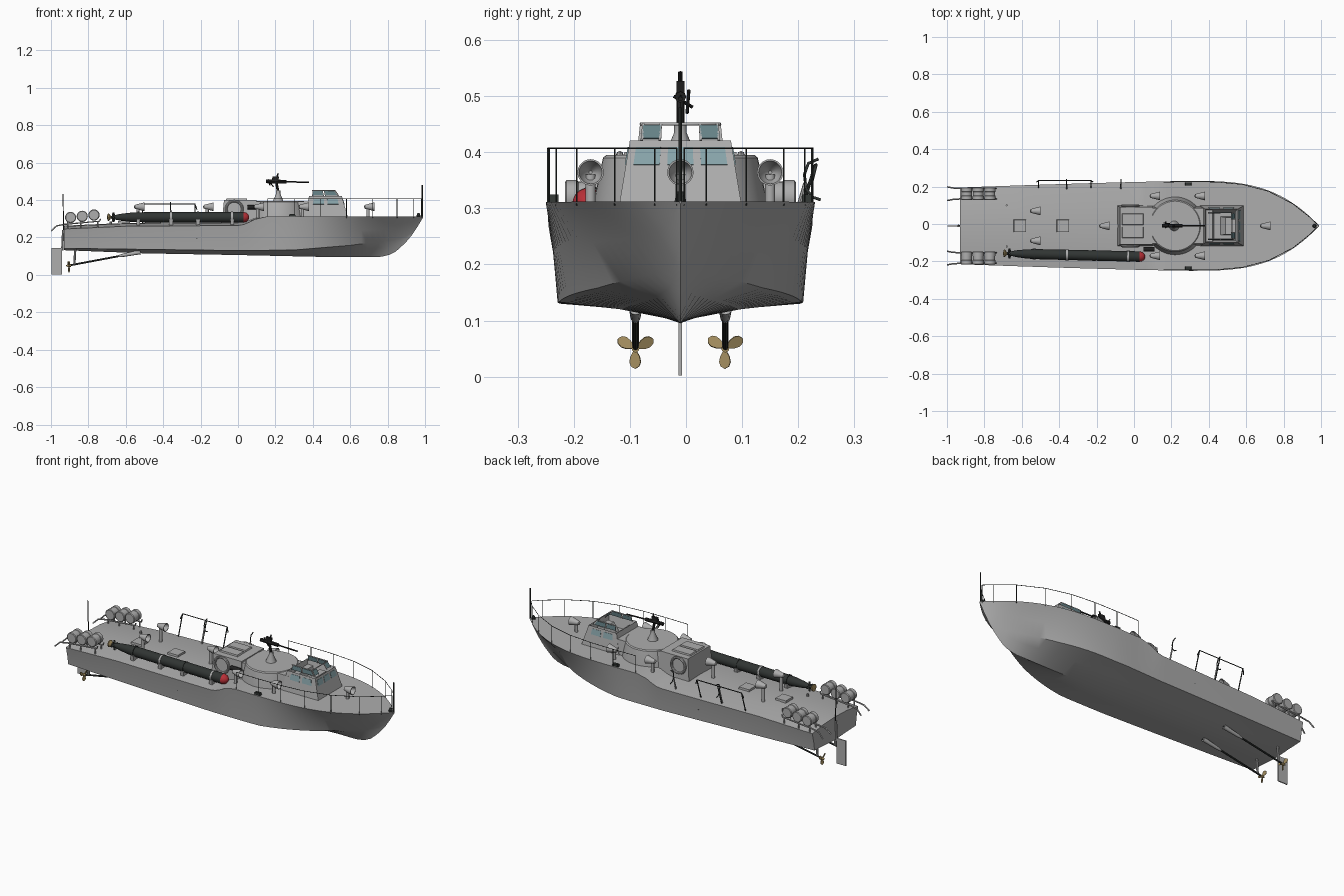
import bpy, bmesh, math
from mathutils import Vector

cube = bpy.data.objects.get("Cube")
if cube:
    bpy.data.objects.remove(cube)

CY = -0.01  # centreline


def material(name, *rgb):
    m = bpy.data.materials.new(name)
    m.use_nodes = True
    m.diffuse_color = (*rgb, 1)
    m.node_tree.nodes["Principled BSDF"].inputs["Base Color"].default_value = (*rgb, 1)
    return m


GREY = material("hull grey", .42, .42, .42)
DARK = material("torpedo green black", .03, .035, .033)
BLACK = material("gun black", .015, .015, .015)
RED = material("warhead red", .5, .03, .04)
BRONZE = material("bronze", .38, .28, .12)
GLASS = material("window teal", .25, .38, .41)
SHADE = material("screen teal", .13, .22, .24)


def mesh(name, verts, faces, mat, smooth=True):
    me = bpy.data.meshes.new(name)
    me.from_pydata([tuple(v) for v in verts], [], faces)
    bm = bmesh.new()
    bm.from_mesh(me)
    bmesh.ops.recalc_face_normals(bm, faces=bm.faces)
    bm.to_mesh(me)
    bm.free()
    me.materials.append(mat)
    ob = bpy.data.objects.new(name, me)
    bpy.context.collection.objects.link(ob)
    if smooth:
        bpy.ops.object.select_all(action='DESELECT')
        ob.select_set(True)
        bpy.context.view_layer.objects.active = ob
        bpy.ops.object.shade_smooth_by_angle(angle=math.radians(32))
    return ob


def lathe(name, origin, axis, profile, mat, seg=20):
    """Revolve (distance, radius) pairs about an axis."""
    o, rot = Vector(origin), Vector(axis).to_track_quat('Z', 'Y')
    verts = [o + rot @ Vector((r * math.cos(a), r * math.sin(a), t))
             for t, r in profile for a in (2 * math.pi * k / seg for k in range(seg))]
    n = len(profile)
    faces = [(i * seg + k, i * seg + (k + 1) % seg, (i + 1) * seg + (k + 1) % seg, (i + 1) * seg + k)
             for i in range(n - 1) for k in range(seg)]
    faces += [tuple(range(seg)), tuple(range((n - 1) * seg, n * seg))]
    return mesh(name, verts, faces, mat)


def rod(name, p, q, r, mat=GREY, r2=None, seg=8):
    d = Vector(q) - Vector(p)
    return lathe(name, p, d, [(0, r), (d.length, r if r2 is None else r2)], mat, seg)


def tube(name, pts, r, mat=GREY):
    cu = bpy.data.curves.new(name, 'CURVE')
    cu.dimensions, cu.bevel_depth, cu.bevel_resolution = '3D', r, 1
    sp = cu.splines.new('POLY')
    sp.points.add(len(pts) - 1)
    for s, p in zip(sp.points, pts):
        s.co = (*p, 1)
    cu.materials.append(mat)
    ob = bpy.data.objects.new(name, cu)
    bpy.context.collection.objects.link(ob)
    bpy.ops.object.select_all(action='DESELECT')
    ob.select_set(True)
    bpy.context.view_layer.objects.active = ob
    bpy.ops.object.convert(target='MESH')


def frustum(name, bottom, top, mat=GREY):
    """Box with sloping walls; each end is (x0, x1, half width, z)."""
    v = [(x, CY + s * h, z) for x0, x1, h, z in (bottom, top)
         for x, s in ((x0, -1), (x1, -1), (x1, 1), (x0, 1))]
    f = [(0, 1, 2, 3), (4, 5, 6, 7)] + [(i, (i + 1) % 4, (i + 1) % 4 + 4, i + 4) for i in range(4)]
    return mesh(name, v, f, mat, False), [Vector(p) for p in v]


def pane(name, c, wall, u0, u1, v0, v1, mat):
    """Thin plate lying on one wall of a frustum with corners c."""
    a, b = c[wall], c[(wall + 1) % 4]
    d, e = c[wall + 4], c[(wall + 1) % 4 + 4]
    n = (b - a).cross(d - a).normalized() * .002
    q = [a.lerp(b, u).lerp(d.lerp(e, u), w) for u, w in ((u0, v0), (u1, v0), (u1, v1), (u0, v1))]
    v = [p - n for p in q] + [p + n for p in q]
    f = [(0, 1, 2, 3), (4, 5, 6, 7)] + [(i, (i + 1) % 4, (i + 1) % 4 + 4, i + 4) for i in range(4)]
    mesh(name, v, f, mat, False)


def interp(table, x):
    for (a, p), (b, q) in zip(table, table[1:]):
        if x <= b:
            return p + (q - p) * max(0, (x - a) / (b - a))
    return table[-1][1]


# Hull: lofted hard-chine sections
SHEER = [(-.93, .245), (-.6, .26), (0, .264), (.04, .271), (.09, .297), (.15, .311), (1, .312)]
CHINE = [(-.93, .142), (0, .13), (.3, .133), (.6, .158), (.85, .19), (.92, .212), (1, .312)]
KEEL = [(-.93, .132), (-.5, .115), (0, .106), (.5, .095), (.75, .095), (.8, .103),
        (.84, .122), (.89, .165), (.94, .225), (.99, .308)]


def beam(x):
    if x < .3:
        return .24 - .035 * ((.3 - x) / 1.23) ** 1.3
    return max(.002, .24 * (1 - ((x - .3) / .69) ** 3.1))


def crown(x):
    return .018 * min(1, max(0, (.15 - x) / .15))


verts, faces, N = [], [], 64
for i in range(N + 1):
    x = -.93 + 1.92 * i / N
    b, kz, dz = beam(x), interp(KEEL, x), interp(SHEER, x)
    cz = max(interp(CHINE, x), kz + .001)
    s = min(1, max(0, (x - .2) / .77))
    cb = max(.001, (b - .02) * (1 - s * s))
    half = [(cb, cz), ((cb + b) / 2 - .1 * (b - cb), (cz + dz) / 2), (b, dz), (b * .5, dz + crown(x) * .8)]
    low = (cb * .5, kz + (cz - kz) * .62)
    ring = [(0, kz), low, *half, (0, dz + crown(x))]
    ring += [(-y, z) for y, z in reversed(ring[1:-1])]
    verts += [(x, CY + y, z) for y, z in ring]
R = len(ring)
for i in range(N):
    faces += [(i * R + k, i * R + (k + 1) % R, (i + 1) * R + (k + 1) % R, (i + 1) * R + k) for k in range(R)]
faces += [tuple(range(R)), tuple(range(N * R, N * R + R))]
mesh("hull", verts, faces, GREY)


def deck(x, y=CY):
    return interp(SHEER, x) + crown(x) * (1 - min(1, abs(y - CY) / .21))


# Deckhouse, gun platform and wheelhouse
aft, _ = frustum("aft_house", (-.09, .1, .11, .25), (-.075, .1, .1, .4))
frustum("middle_house", (.05, .45, .11, .26), (.05, .42, .095, .392))
lathe("gun_platform", (.22, CY, .25), (0, 0, 1), [(0, .16), (.06, .155), (.14, .138), (.145, .132)], GREY, 48)
for s in (-1, 1):
    y = CY + s * .035
    rod_plate, _ = frustum("house_hatch", (-.065, .05, .03, .4), (-.062, .047, .028, .408))
    rod_plate.location.y = s * .035
    bpy.ops.mesh.primitive_torus_add(major_radius=.043, minor_radius=.007, major_segments=28, minor_segments=8,
                                     location=(-.02, CY + s * .108, .352), rotation=(math.pi / 2, 0, 0))
    ring_ob = bpy.context.object
    ring_ob.name = "life_ring"
    ring_ob.data.materials.append(GREY)
house, wc = frustum("wheelhouse", (.35, .59, .11, .3), (.38, .555, .09, .421))
bm = bmesh.new()
bm.from_mesh(house.data)
top = [f for f in bm.faces if f.normal.z > .9]
bmesh.ops.inset_region(bm, faces=top, thickness=.018)
bmesh.ops.translate(bm, verts=top[0].verts, vec=(0, 0, -.06))
bm.to_mesh(house.data)
bm.free()
for u in (.07, .38, .69):
    pane("front_window", wc, 1, u, u + .24, .64, .9, GLASS)
for wall in (0, 2):
    for u in (.16, .55):
        pane("side_window", wc, wall, u, u + .3, .64, .9, GLASS)
frustum("cockpit_console", (.46, .53, .05, .355), (.49, .53, .045, .405))

# Open windscreen above the cockpit
shell, sc = frustum("windscreen_shell", (.39, .54, .073, .421), (.395, .52, .07, .45))
bpy.data.objects.remove(shell)
for wall, spans in ((0, ((.05, .45), (.52, .96))), (1, ((.03, .25), (.75, .97))), (2, ((.04, .48), (.55, .95)))):
    for u0, u1 in spans:
        pane("screen_glass", sc, wall, u0, u1, .1, .92, SHADE)
        for u in (u0, u1):
            pane("screen_post", sc, wall, u - .015, u + .015, 0, 1, GREY)
tube("screen_rim", sc[4:6] + sc[6:8], .003)

# Deck gun on its pedestal
lathe("gun_pedestal", (.215, CY, .39), (0, 0, 1), [(0, .028), (.01, .026), (.045, .011), (.06, .011)], GREY)
rod("gun_post", (.215, CY, .44), (.205, CY, .495), .007, BLACK)
rod("gun_body", (.15, CY, .5), (.26, CY, .498), .01, BLACK)
rod("gun_barrel", (.25, CY, .498), (.38, CY, .495), .004, BLACK)
rod("gun_sight", (.2, CY, .5), (.215, CY, .543), .004, BLACK)
rod("gun_shoulder_bar", (.16, CY + .015, .51), (.19, CY + .012, .47), .003, BLACK)
frustum("gun_magazine", (.18, .215, .007, .5), (.185, .22, .007, .527), BLACK)
rod("gun_handle", (.17, CY - .012, .5), (.17, CY + .022, .48), .003, BLACK)

# Torpedo with cradle and tail
A, B = Vector((-.7, -.157, .308)), Vector((.06, -.175, .308))
ax = B - A
L = ax.length
lathe("torpedo_body", A, ax, [(.02, .007), (.07, .018), (.13, .025), (.2, .027), (L - .03, .028)], DARK, 24)
lathe("torpedo_nose", A, ax, [(L - .03, .028), (L - .015, .024), (L - .004, .013), (L, .004)], RED, 24)
lathe("torpedo_screw", A, ax, [(0, .005), (.004, .02), (.01, .02), (.02, .007)], BRONZE, 8)
for dy, dz in ((1, 0), (-1, 0), (0, 1), (0, -1)):
    p = A.lerp(B, .045)
    side = Vector((0, dy, dz))
    rod("torpedo_fin", p, p + side * .026, .009, DARK, .006, 4)
for t in (.22, .45, .64, .88):
    p = A.lerp(B, t)
    lathe("torpedo_band", p, ax, [(-.005, .0295), (.005, .0295)], GREY if t in (.45, .88) else DARK, 24)
    frustum("cradle", (p.x - .01, p.x + .01, .025, .25), (p.x - .01, p.x + .01, .03, .295))[0].location.y = p.y - CY

# Cowl vents
cowl = [(-.026, .003), (-.022, .010), (0, .016), (.03, .0235), (.03, .0205), (0, .013), (-.012, .003)]
for x, off in ((-.53, .08), (-.53, -.08), (-.16, 0), (.11, .16), (.11, -.16), (.35, .16), (.35, -.16), (.7, 0)):
    y = CY + off
    rod("vent_stem", (x - .005, y, deck(x, y) - .01), (x - .005, y, .36), .009, seg=12)
    lathe("vent_cowl", (x, y, .364), (1, 0, 0), cowl, GREY)

# Deck hatches
for x in (-.61, -.38):
    z = deck(x)
    frustum("deck_hatch", (x - .034, x + .034, .034, z - .01), (x - .032, x + .032, .032, z + .01))

# Stern drum racks
for s in (-1, 1):
    y = CY + s * .172
    for x, z in ((-.895, .307), (-.833, .313), (-.77, .32)):
        lathe("drum", (x, y - .034, z), (0, 1, 0),
              [(0, .026), (.003, .03), (.022, .03), (.024, .028), (.044, .028), (.046, .03), (.065, .03), (.068, .026)], GREY)
    for o in (-.028, .028):
        tube("rack_rail", [(-.735, y + o, .3), (-.74, y + o, .287), (-.93, y + o, .27),
                           (-.97, y + o * 1.1, .262), (-.998, y + o * 1.3, .235)], .004)
        for x in (-.91, -.84, -.75):
            rod("rack_leg", (x, y + o, .24), (x, y + o, .285), .004)

# Underwater gear
frustum("rudder", (-.998, -.94, .003, .002), (-.998, -.94, .003, .145))
rod("rudder_stock", (-.94, CY, .13), (-.935, CY, .24), .006)
for s in (-1, 1):
    y = CY + s * .08
    hub = Vector((-.905, y, .05))
    rod("propeller_shaft", hub, (-.52, y, .122), .005, DARK)
    rod("shaft_strut", (-.875, y, .055), (-.87, y, .14), .006)
    lathe("shaft_housing", (-.64, y, .1), (.385, 0, .072), [(0, .005), (.03, .009), (.12, .012)], GREY, 12)
    lathe("propeller_hub", hub, (1, 0, 0), [(-.014, .002), (-.006, .007), (.012, .007)], BRONZE, 12)
    for k in range(3):
        a = math.radians(-90 + 120 * k)
        rad, tan = Vector((0, math.cos(a), math.sin(a))), Vector((.4, -math.sin(a), math.cos(a)))
        outline = [(.005, .003), (.014, .008), (.024, .01), (.032, .007), (.036, 0)]
        pts = [hub + rad * r + tan * w for r, w in outline] + [hub + rad * r - tan * w for r, w in outline[-2::-1]]
        blade = mesh("propeller_blade", pts, [tuple(range(len(pts)))], BRONZE, False)
        blade.modifiers.new("thickness", 'SOLIDIFY').thickness = .003

# Foredeck railings, staffs and small fittings
for s in (-1, 1):
    xs = [.16, .3, .44, .58, .72, .85, .94, .98]
    path = [(x, CY + s * max(.004, beam(x) - .004)) for x in xs]
    tube("railing", [(x, y, .407) for x, y in path], .0015, DARK)
    for x, y in path:
        rod("railing_post", (x, y, .305), (x, y, .407), .0017, DARK, seg=6)
    frustum("side_light", (.27, .31, .008, .305), (.275, .305, .008, .325), DARK)[0].location.y = s * .225
    rod("hull_port", (-.22, CY + s * .19, .2), (-.22, CY + s * .2165, .2), .006, DARK)
    rod("stern_bollard", (-.68, CY + s * .11, .25), (-.68, CY + s * .11, .285), .006)
rod("bow_staff", (.985, CY, .31), (.985, CY, .48), .003, DARK)
lathe("bow_fitting", (.965, CY, .305), (0, 0, 1), [(0, .012), (.012, .01), (.025, .006)], DARK, 10)
rod("stern_antenna", (-.932, CY, .24), (-.936, CY, .432), .003, BLACK, .002)
rod("wall_searchlight", (.05, CY - .125, .362), (.11, CY - .125, .362), .012, BLACK, seg=12)

# Empty launching gear on the left side
tube("launch_bar", [(-.52, .225, .35), (-.51, .232, .378), (-.23, .232, .378), (-.22, .225, .35)], .003, DARK)
for x in (-.51, -.36, -.23):
    rod("launch_post", (x, .19, .25), (x, .231, .378), .003, DARK)
for x in (-.36, -.07):
    tube("launch_hook", [(x, .236, .388), (x, .218, .38), (x, .211, .36), (x, .214, .335),
                         (x, .225, .32), (x, .24, .315)], .003, DARK)
    rod("hook_post", (x, .185, .25), (x, .213, .345), .004)
